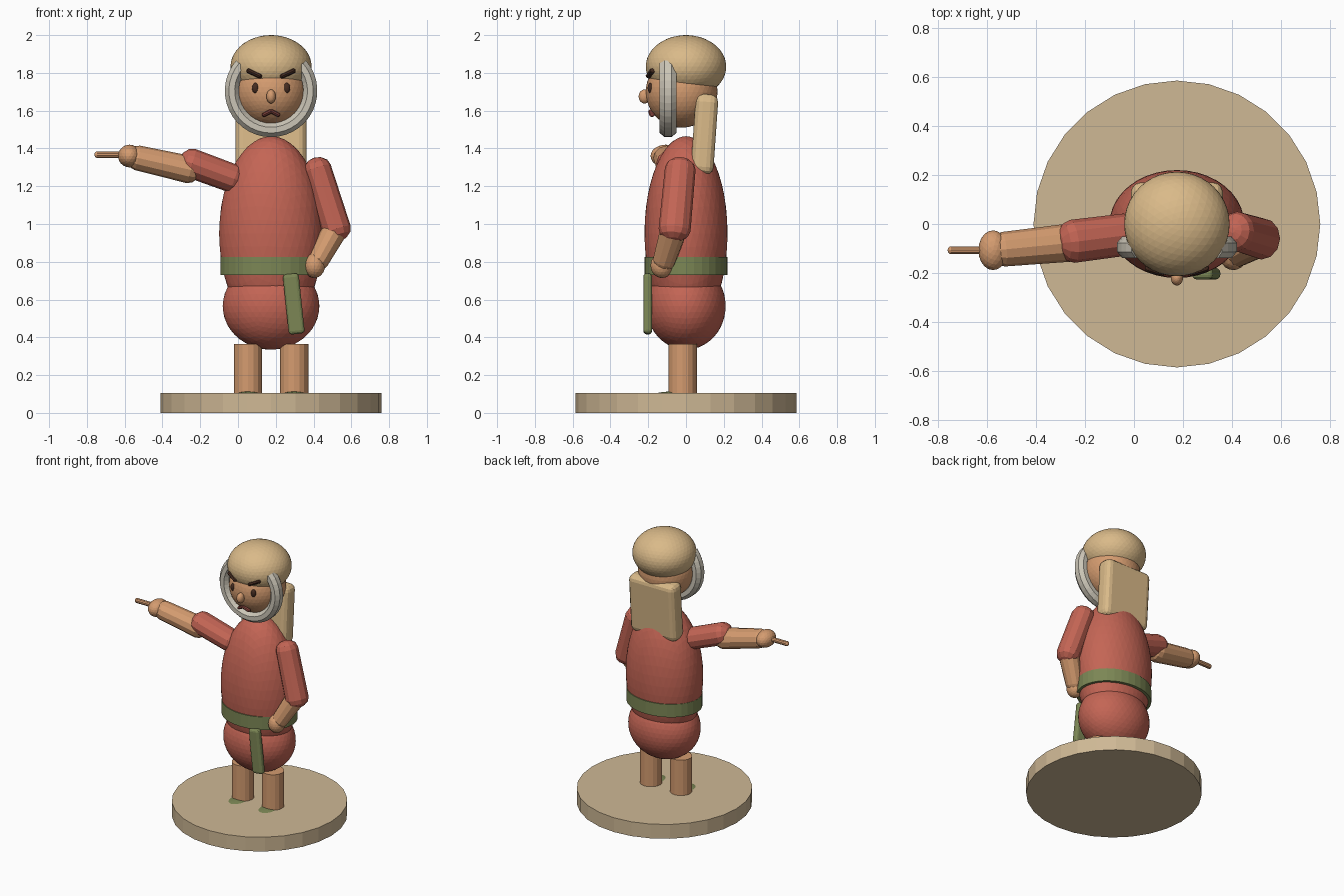
import bpy, bmesh
from math import cos, sin, pi, radians
from mathutils import Vector, Matrix

if "Cube" in bpy.data.objects:
    bpy.data.objects.remove(bpy.data.objects["Cube"])

CX = 0.175  # centre line of the figure


def material(name, rgb):
    m = bpy.data.materials.new(name)
    m.diffuse_color = (*rgb, 1)
    m.use_nodes = True
    m.node_tree.nodes["Principled BSDF"].inputs["Base Color"].default_value = m.diffuse_color
    return m


RED = material("red_cloth", (0.55, 0.13, 0.09))
SKIN = material("skin", (0.66, 0.33, 0.16))
HAIR = material("straw_hair", (0.70, 0.49, 0.25))
BASE = material("base_stone", (0.62, 0.48, 0.30))
OLIVE = material("olive_cloth", (0.20, 0.24, 0.09))
GREY = material("grey_beard", (0.60, 0.56, 0.47))
DARK = material("dark_brown", (0.06, 0.025, 0.015))
LIP = material("lip", (0.20, 0.05, 0.04))


def finish(name, bm, mat):
    bmesh.ops.recalc_face_normals(bm, faces=bm.faces)
    me = bpy.data.meshes.new(name)
    bm.to_mesh(me)
    bm.free()
    me.materials.append(mat)
    ob = bpy.data.objects.new(name, me)
    bpy.context.collection.objects.link(ob)
    return ob


def ellipsoid(name, loc, radii, mat, sub=4):
    bm = bmesh.new()
    m = Matrix.Translation(loc) @ Matrix.Diagonal((*radii, 1))
    bmesh.ops.create_icosphere(bm, subdivisions=sub, radius=1, matrix=m)
    return finish(name, bm, mat)


def cylinder(name, loc, radii, z0, z1, mat, sides):
    bm = bmesh.new()
    m = Matrix.Translation((loc[0], loc[1], (z0 + z1) / 2)) @ Matrix.Diagonal((*radii, 1, 1))
    bmesh.ops.create_cone(bm, cap_ends=True, segments=sides, radius1=1, radius2=1,
                          depth=z1 - z0, matrix=m)
    return finish(name, bm, mat)


def rounded_box(name, loc, size, bevel, rot, mat):
    bm = bmesh.new()
    bmesh.ops.create_cube(bm, size=1, matrix=Matrix.Diagonal((*size, 1)))
    bmesh.ops.bevel(bm, geom=bm.edges[:], offset=bevel, segments=3, profile=0.5, affect='EDGES')
    ob = finish(name, bm, mat)
    ob.location, ob.rotation_euler = loc, rot
    return ob


def sweep(name, rings, mat):
    """Skin a list of closed point rings and cap both ends."""
    bm = bmesh.new()
    vs = [[bm.verts.new(p) for p in r] for r in rings]
    n = len(rings[0])
    for a, b in zip(vs, vs[1:]):
        for i in range(n):
            bm.faces.new((a[i], a[(i + 1) % n], b[(i + 1) % n], b[i]))
    bm.faces.new(vs[0])
    bm.faces.new(vs[-1])
    return finish(name, bm, mat)


def limb(name, p, q, r1, r2, mat, wide=1.0, sides=12):
    """Round-ended tapered limb from tip p to tip q, 'wide' stretches it along y."""
    p, q = Vector(p), Vector(q)
    d = (q - p).normalized()
    v = (Vector((0, 1, 0)) - d * d.y).normalized()
    u = v.cross(d)
    angs = [radians(a) for a in (8, 30, 60, 90)]
    prof = [(p + d * r1 * 0.8 * (1 - cos(a)), r1 * sin(a)) for a in angs]
    prof += [(q - d * r2 * 0.8 * (1 - cos(a)), r2 * sin(a)) for a in reversed(angs)]
    rings = [[c + u * r * cos(2 * pi * i / sides) + v * r * wide * sin(2 * pi * i / sides)
              for i in range(sides)] for c, r in prof]
    return sweep(name, rings, mat)


# Round base
cylinder("base", (CX, 0), (0.585, 0.585), 0, 0.105, BASE, 28)

# Paired parts: legs, feet, eyes, brows
for side, s in (("right", -1), ("left", 1)):
    cylinder(f"{side}_leg", (CX + s * 0.122, -0.018), (0.075, 0.075), 0.1, 0.365, SKIN, 16)
    ellipsoid(f"{side}_foot", (CX + s * 0.122, -0.075, 0.08), (0.085, 0.125, 0.033), OLIVE, 3)
    ellipsoid(f"{side}_eye", (CX + s * 0.083, -0.188, 1.72), (0.018, 0.015, 0.028), DARK, 3)
    limb(f"{side}_brow", (CX + s * 0.048, -0.197, 1.778), (CX + s * 0.128, -0.172, 1.815),
         0.013, 0.013, DARK, 1.6, 8)

# Tunic: skirt, body, belt and hanging sash
ellipsoid("skirt", (CX, 0, 0.565), (0.256, 0.21, 0.23), RED)
ellipsoid("body", (CX, 0, 0.95), (0.275, 0.22, 0.515), RED)
cylinder("belt", (CX, 0), (0.268, 0.22), 0.73, 0.825, OLIVE, 32)
rounded_box("sash", (0.295, -0.203, 0.577), (0.085, 0.046, 0.32), 0.018,
            (0, radians(-6), 0), OLIVE)

# Head, hair cap and hair at the back
ellipsoid("head", (CX, -0.023, 1.70), (0.19, 0.19, 0.19), SKIN)
ellipsoid("hair_cap", (CX, 0, 1.833), (0.215, 0.213, 0.167), HAIR)
rounded_box("back_hair", (CX, 0.098, 1.475), (0.375, 0.12, 0.425), 0.04,
            (radians(-4), 0, 0), HAIR)
ellipsoid("nose", (CX, -0.22, 1.675), (0.025, 0.031, 0.037), SKIN, 3)

# Frowning mouth
for s in (-1, 1):
    limb(f"mouth_half_{'a' if s < 0 else 'b'}", (CX - s * 0.006, -0.185, 1.601),
         (CX + s * 0.047, -0.178, 1.573), 0.012, 0.011, LIP, 1.4, 8)

# Beard: open ring around the face
rings = []
for k in range(29):
    a = radians(-221 + 262 * k / 28)
    ring = []
    for i in range(8):
        t = 2 * pi * (i + 0.5) / 8
        r = 0.208 + 0.04 * cos(t)
        ring.append((CX + r * cos(a), -0.095 + 0.048 * sin(t), 1.705 + r * sin(a)))
    rings.append(ring)
sweep("beard", rings, GREY)

# Pointing arm
limb("pointing_sleeve", (0.03, -0.035, 1.22), (-0.31, -0.078, 1.345), 0.076, 0.078, RED, 1.13)
limb("pointing_forearm", (-0.20, -0.07, 1.275), (-0.585, -0.108, 1.362), 0.073, 0.066, SKIN, 1.07)
ellipsoid("pointing_hand", (-0.575, -0.107, 1.36), (0.06, 0.081, 0.06), SKIN, 3)
limb("pointing_finger", (-0.56, -0.107, 1.367), (-0.76, -0.107, 1.367), 0.017, 0.017, SKIN, 1, 10)

# Arm resting on the hip
limb("resting_sleeve", (0.402, -0.025, 1.35), (0.541, -0.066, 0.91), 0.074, 0.077, RED, 1.1)
limb("resting_forearm", (0.53, -0.055, 1.0), (0.402, -0.128, 0.765), 0.066, 0.056, SKIN, 1.07)
ellipsoid("resting_hand", (0.405, -0.128, 0.78), (0.056, 0.06, 0.066), SKIN, 3)
